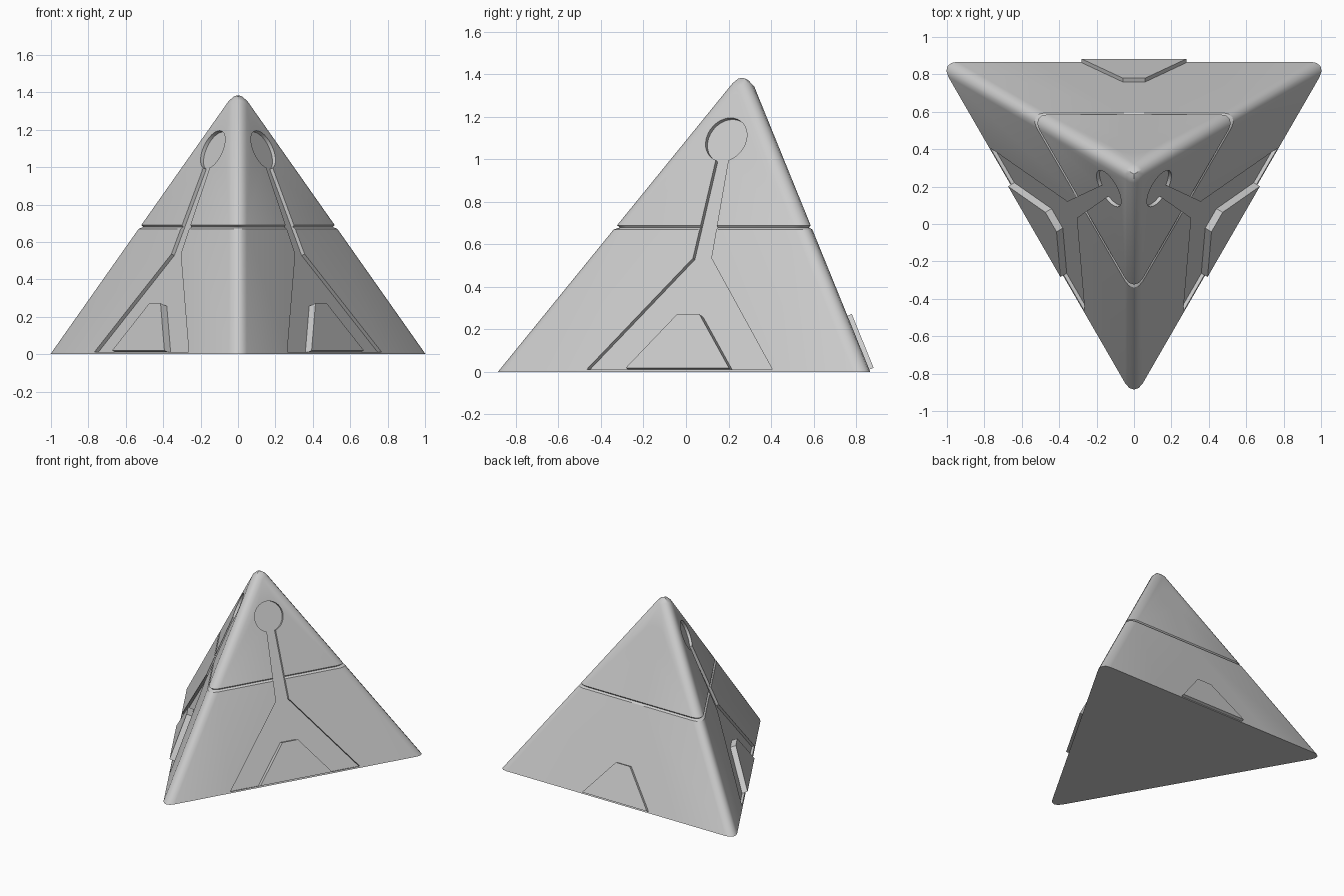
import bpy, bmesh, math
from mathutils import Matrix, Vector

if "Cube" in bpy.data.objects:
    bpy.data.objects.remove(bpy.data.objects["Cube"])

R, H, CY = 0.60, 1.476, 0.267      # base inradius, sharp apex height, centre in y
RECESS, PROUD = 0.02, 0.022        # panel depth, plate height above the face


def make_object(name, bm):
    bmesh.ops.recalc_face_normals(bm, faces=bm.faces)
    mesh = bpy.data.meshes.new(name)
    bm.to_mesh(mesh)
    bm.free()
    obj = bpy.data.objects.new(name, mesh)
    bpy.context.collection.objects.link(obj)
    return obj


def face_matrix(k):
    """Local x along the face's base, y up its slope, z outward."""
    a = math.radians(90 + 120 * k)
    d = Vector((math.cos(a), math.sin(a), 0))
    base = Vector((0, CY, 0)) + d * R
    up = (Vector((0, CY, H)) - base).normalized()
    u = Vector((-d.y, d.x, 0))
    n = u.cross(up)
    m = Matrix((u, up, n)).transposed().to_4x4()
    m.translation = base
    return m


def prism(name, pts, low, high, m):
    bm = bmesh.new()
    face = bm.faces.new([bm.verts.new((x, y, low)) for x, y in pts])
    ext = bmesh.ops.extrude_face_region(bm, geom=[face])
    top = [v for v in ext["geom"] if isinstance(v, bmesh.types.BMVert)]
    bmesh.ops.translate(bm, verts=top, vec=(0, 0, high - low))
    bm.transform(m)
    return make_object(name, bm)


# Pyramid body with rounded slanted edges
bm = bmesh.new()
apex = bm.verts.new((0, CY, H))
ring = []
for k in range(3):
    a = math.radians(30 + 120 * k)
    ring.append(bm.verts.new((2 * R * math.cos(a), CY + 2 * R * math.sin(a), 0)))
bm.faces.new(ring)
for k in range(3):
    bm.faces.new((ring[k], ring[(k + 1) % 3], apex))
bmesh.ops.bevel(bm, geom=list(apex.link_edges), offset=0.079, segments=4,
                profile=0.5, affect='EDGES')

# Seam groove around the body
for z in (0.67, 0.68, 0.69):
    bmesh.ops.bisect_plane(bm, geom=bm.verts[:] + bm.edges[:] + bm.faces[:],
                           plane_co=(0, 0, z), plane_no=(0, 0, 1))
for v in bm.verts:
    if abs(v.co.z - 0.68) < 1e-4:
        v.co.x *= 0.965
        v.co.y = CY + (v.co.y - CY) * 0.965
body = make_object("pyramid_body", bm)

# Keyhole outline: splayed foot, narrow neck, round head
head_y, head_r, neck = 1.18, 0.11, 0.034
start = math.asin(neck / head_r)
arc = []
for i in range(33):
    t = -math.pi / 2 + start + (2 * math.pi - 2 * start) * i / 32
    arc.append((head_r * math.cos(t), head_y + head_r * math.sin(t)))
keyhole = [(-0.05, 0.578), (-0.505, 0.012), (0.505, 0.012), (0.05, 0.578)] + arc
plate = [(-0.28, 0.012), (0.28, 0.012), (0.06, 0.285), (-0.06, 0.285)]

for k in range(3):
    m = face_matrix(k)
    # Sunken keyhole panel
    cutter = prism("panel_cutter", keyhole, -RECESS, 0.1, m)
    cutter.hide_render = True
    mod = body.modifiers.new("panel", 'BOOLEAN')
    mod.object, mod.operation, mod.solver = cutter, 'DIFFERENCE', 'EXACT'
    bpy.context.view_layer.objects.active = body
    bpy.ops.object.modifier_apply(modifier=mod.name)
    bpy.data.objects.remove(cutter)
    # Raised door plate at the foot of the face
    prism(f"door_plate_{k + 1}", plate, -RECESS - 0.001, PROUD, m)

bpy.ops.object.select_all(action='DESELECT')
body.select_set(True)
bpy.context.view_layer.objects.active = body
bpy.ops.object.shade_smooth_by_angle(angle=math.radians(30))
